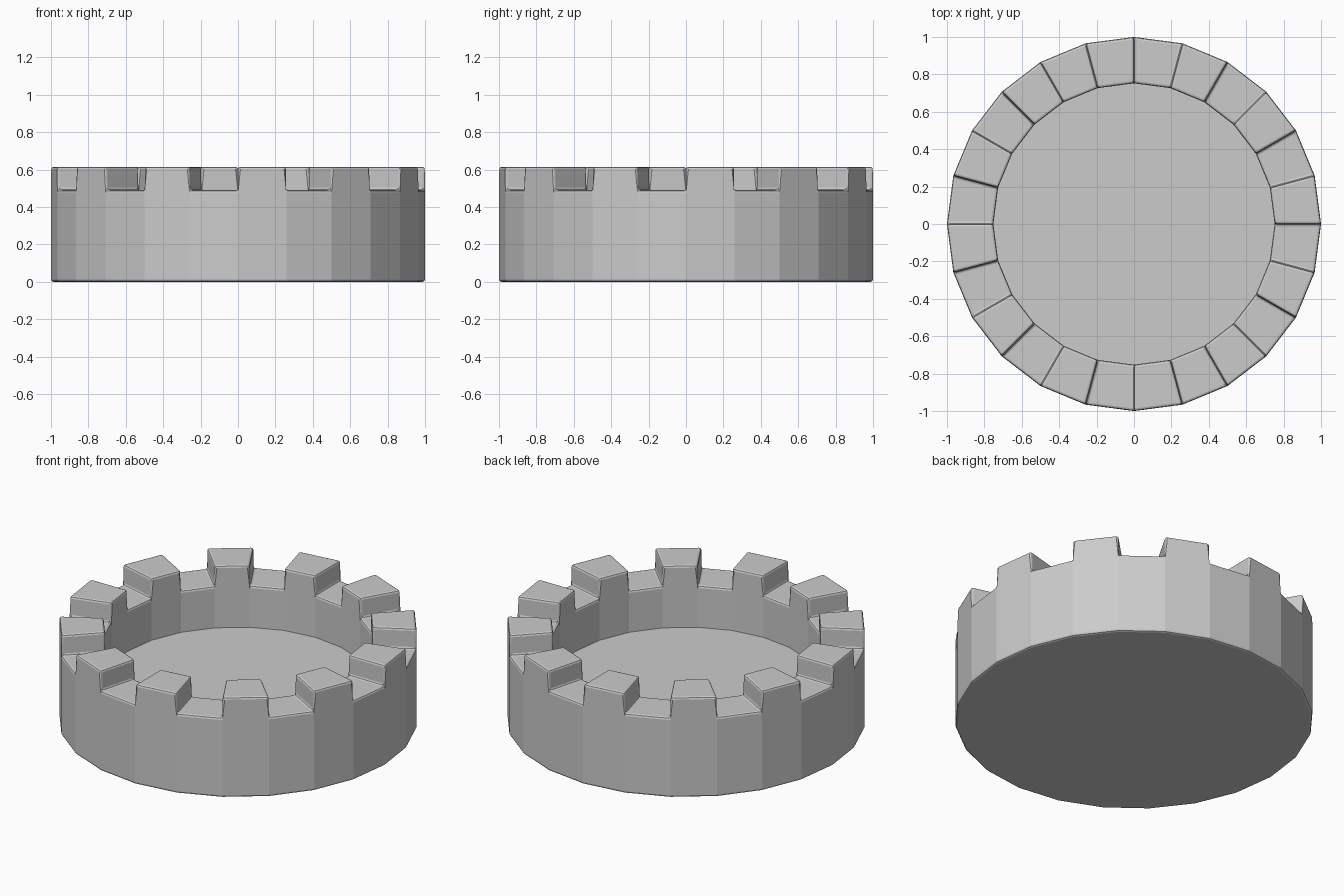
import bpy, bmesh, math
from mathutils import Vector, Matrix

cube = bpy.data.objects.get("Cube")
if cube:
    bpy.data.objects.remove(cube, do_unlink=True)

SIDES = 24
STEP = 2 * math.pi / SIDES
OUTER, INNER = 1.0, 0.75
FLOOR_Z, NOTCH_Z, TOP_Z = 0.235, 0.49, 0.615
BEVEL = 0.013


def raise_faces(bm, faces, dz):
    """Extrude each face on its own and move it vertically."""
    new = bmesh.ops.extrude_discrete_faces(bm, faces=faces)["faces"]
    verts = list({v for f in new for v in f.verts})
    bmesh.ops.translate(bm, verts=verts, vec=Vector((0, 0, dz)))


stone = bpy.data.materials.new("stone grey")
stone.use_nodes = True
colour = (0.6, 0.6, 0.6, 1)
stone.diffuse_color = colour
stone.node_tree.nodes["Principled BSDF"].inputs["Base Color"].default_value = colour

bm = bmesh.new()

# Solid drum standing on the ground
bmesh.ops.create_cone(bm, cap_ends=True, segments=SIDES, radius1=OUTER,
                      radius2=OUTER, depth=NOTCH_Z,
                      matrix=Matrix.Translation((0, 0, NOTCH_Z / 2)))

# Wall top, then the sunken floor inside it
cap = max(bm.faces, key=lambda f: f.calc_center_median().z)
ring = bmesh.ops.inset_individual(
    bm, faces=[cap], thickness=(OUTER - INNER) * math.cos(STEP / 2))["faces"]
merlons = []
for f in ring:
    c = f.calc_center_median()
    if math.floor(math.atan2(c.y, c.x) / STEP) % 2 == 0:
        merlons.append(f)
raise_faces(bm, [cap], FLOOR_Z - NOTCH_Z)

# Every second sector rises as a merlon
raise_faces(bm, merlons, TOP_Z - NOTCH_Z)
bmesh.ops.dissolve_limit(bm, angle_limit=math.radians(1),
                         verts=bm.verts, edges=bm.edges)
bmesh.ops.recalc_face_normals(bm, faces=bm.faces)

# Rounded edges everywhere but round the floor and between wall facets
sharp = [e for e in bm.edges
         if e.calc_face_angle(0) > math.radians(40)
         and not all(abs(v.co.z - FLOOR_Z) < 0.001 for v in e.verts)]
bmesh.ops.bevel(bm, geom=sharp, offset=BEVEL, offset_type='OFFSET',
                segments=2, profile=0.5, affect='EDGES', clamp_overlap=True)

mesh = bpy.data.meshes.new("battlement_tower_top")
bm.to_mesh(mesh)
bm.free()
mesh.materials.append(stone)
tower = bpy.data.objects.new("battlement_tower_top", mesh)
bpy.context.collection.objects.link(tower)
